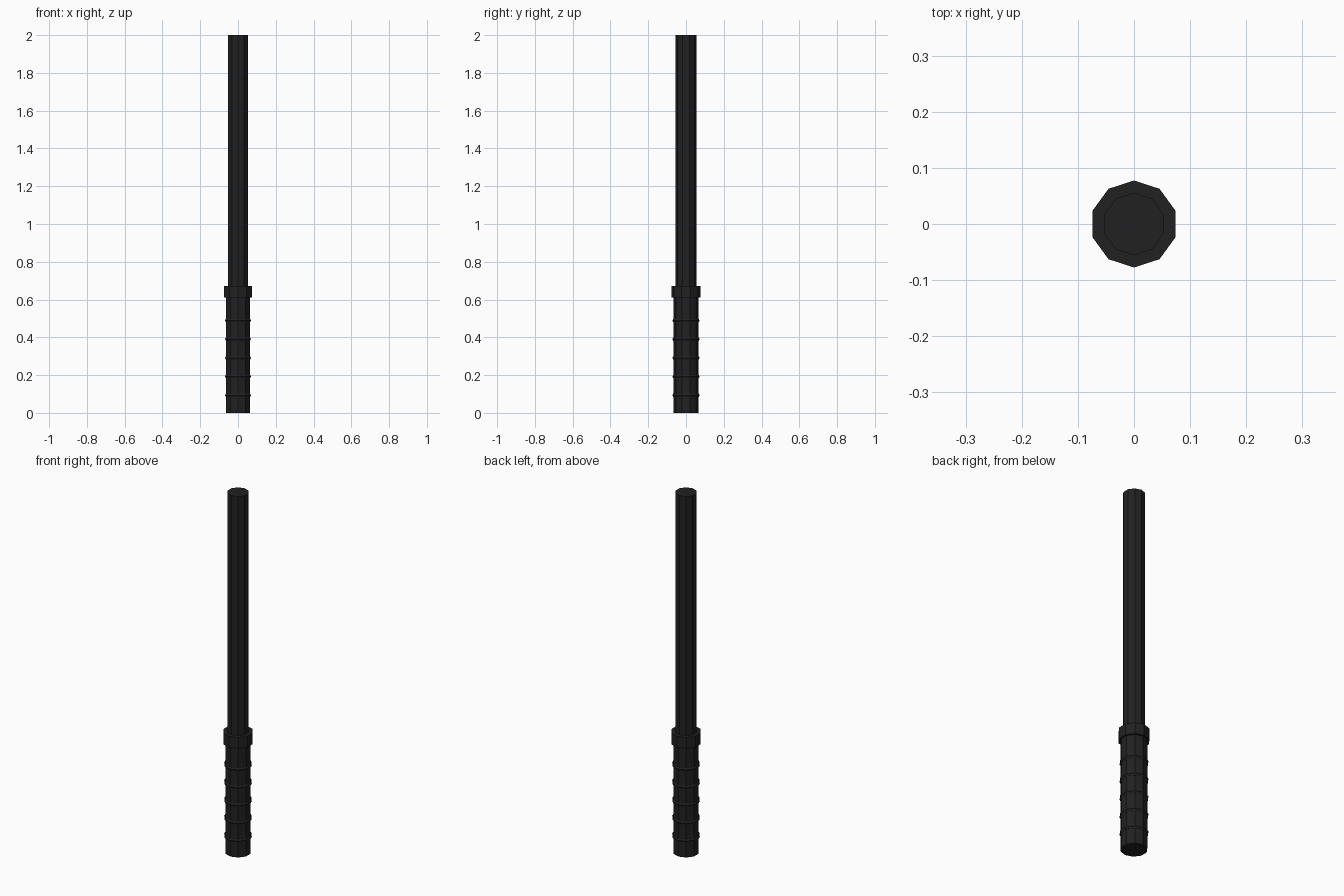
import bpy, math

if "Cube" in bpy.data.objects:
    bpy.data.objects.remove(bpy.data.objects["Cube"])

SIDES = 10

black = bpy.data.materials.new("matte_black")
black.diffuse_color = (0.0152, 0.0152, 0.0152, 1)
black.use_nodes = True
black.node_tree.nodes["Principled BSDF"].inputs["Base Color"].default_value = black.diffuse_color


def prism(name, radius, z0, z1):
    """Ten-sided upright prism with a corner facing +y."""
    bpy.ops.mesh.primitive_cylinder_add(
        vertices=SIDES, radius=radius, depth=z1 - z0, location=(0, 0, (z0 + z1) / 2))
    obj = bpy.context.object
    obj.name = name
    obj.data.materials.append(black)
    return obj


# Long striking shaft, collar and grip
prism("shaft", 0.0557, 0.64, 2.0)
prism("collar", 0.0775, 0.61, 0.672)
prism("grip", 0.0667, 0.0, 0.62)

# Raised rings around the grip
for i in range(5):
    bpy.ops.mesh.primitive_torus_add(
        major_segments=SIDES, minor_segments=6, major_radius=0.0627, minor_radius=0.0098,
        location=(0, 0, 0.093 + 0.099 * i), rotation=(0, 0, math.pi / 2))
    ring = bpy.context.object
    ring.name = f"grip_ring_{i + 1}"
    ring.data.materials.append(black)
